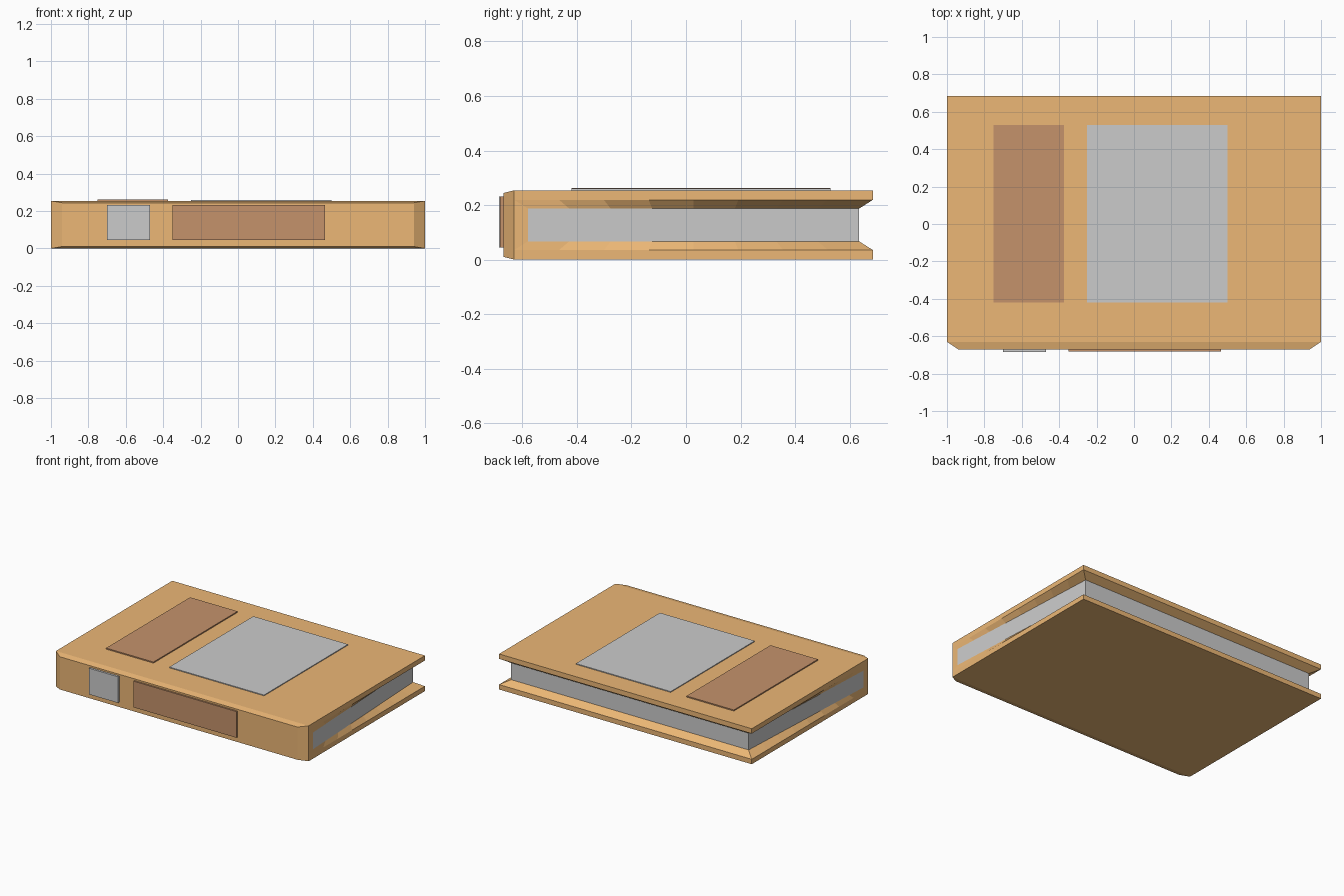
import bpy, bmesh

if "Cube" in bpy.data.objects:
    bpy.data.objects.remove(bpy.data.objects["Cube"])

H = 0.254                       # cover height
Y0, Y1 = -0.63, 0.685           # cover body, spine side to open side
LOW, PAGE = 0.035, 0.067        # cover edge thickness, page start height
N = 8                           # steps along the twisted inner cover faces


def material(name, rgb):
    m = bpy.data.materials.new(name)
    m.diffuse_color = (*rgb, 1)
    m.use_nodes = True
    m.node_tree.nodes["Principled BSDF"].inputs["Base Color"].default_value = m.diffuse_color
    return m


def mesh_object(name, quads, mat=None):
    """Build a welded mesh from a list of polygons given as points."""
    bm = bmesh.new()
    for q in quads:
        bm.faces.new([bm.verts.new(p) for p in q])
    bmesh.ops.remove_doubles(bm, verts=bm.verts, dist=1e-5)
    bmesh.ops.recalc_face_normals(bm, faces=bm.faces)
    me = bpy.data.meshes.new(name)
    bm.to_mesh(me)
    bm.free()
    ob = bpy.data.objects.new(name, me)
    bpy.context.collection.objects.link(ob)
    if mat:
        me.materials.append(mat)
    return ob


def panel(name, x, y, z, mat=None):
    """Thin box between min/max pairs."""
    c = [[(a, b, h) for b in y for a in x] for h in z]
    lo, hi = [[r[0], r[1], r[3], r[2]] for r in c]
    sides = [[lo[i], lo[(i + 1) % 4], hi[(i + 1) % 4], hi[i]] for i in range(4)]
    return mesh_object(name, [lo, hi] + sides, mat)


def outer(s, t, z):
    return (s, Y0 + (Y1 - Y0) * t, z)


def inner(s, t, z):             # pages are flush at the spine, inset at the back
    return (s * (1 - 0.06 * t), -0.58 + 1.215 * t, z)


tan = material("cover_tan", (0.84, 0.475, 0.18))
brown = material("label_brown", (0.56, 0.29, 0.148))

cover, pages = [], []
steps = [i / N for i in range(N + 1)]

# Upper and lower boards (mirrored in height)
for up in (False, True):
    def f(z):
        return H - z if up else z
    left = [outer(-1, t, f(0)) for t in steps]
    right = [outer(1, t, f(0)) for t in reversed(steps)]
    cover.append(left + right)
    cover.append([(-1, Y0, f(0)), (1, Y0, f(0)), (0.94, -0.67, f(0.01)), (-0.94, -0.67, f(0.01))])
    for s in (-1, 1):
        for a, b in zip(steps, steps[1:]):
            cover.append([outer(s, a, f(0)), outer(s, b, f(0)), outer(s, b, f(LOW)), outer(s, a, f(LOW))])
            cover.append([outer(s, a, f(LOW)), outer(s, b, f(LOW)), inner(s, b, f(PAGE)), inner(s, a, f(PAGE))])
    cover.append([outer(-1, 1, f(0)), outer(1, 1, f(0)), outer(1, 1, f(LOW)), outer(-1, 1, f(LOW))])
    cover.append([outer(-1, 1, f(LOW)), outer(1, 1, f(LOW)), inner(1, 1, f(PAGE)), inner(-1, 1, f(PAGE))])

# Spine face, chamfered ends and page edges on both sides
cover.append([(-0.94, -0.67, 0.01), (0.94, -0.67, 0.01), (0.94, -0.67, H - 0.01), (-0.94, -0.67, H - 0.01)])
for s in (-1, 1):
    cover.append([(s * 0.94, -0.67, 0.01), (s, Y0, 0), (s, Y0, LOW),
                  (s, Y0, H - LOW), (s, Y0, H), (s * 0.94, -0.67, H - 0.01)])
    cover.append([outer(s, 0, LOW), inner(s, 0, PAGE), inner(s, 0, H - PAGE), outer(s, 0, H - LOW)])
    for a, b in zip(steps, steps[1:]):
        pages.append([inner(s, a, PAGE), inner(s, b, PAGE), inner(s, b, H - PAGE), inner(s, a, H - PAGE)])
pages.append([inner(-1, 1, PAGE), inner(1, 1, PAGE), inner(1, 1, H - PAGE), inner(-1, 1, H - PAGE)])

# Open strip: fix page normals from the direction they face
cov = mesh_object("book_cover", cover, tan)
pg = mesh_object("page_edges", pages)
for p in pg.data.polygons:
    if p.normal.dot(p.center - cov.location) < 0:
        p.flip()
for p in cov.data.polygons:     # outward check on the largest flat faces
    if len(p.vertices) > 10 and p.normal.z * (p.center.z - H / 2) < 0:
        cov.data.flip_normals()
        break

# Raised labels on the front board and spine
panel("board_label_narrow", (-0.75, -0.375), (-0.42, 0.53), (H - 0.002, 0.262), brown)
panel("board_label_wide", (-0.25, 0.5), (-0.42, 0.53), (H - 0.002, 0.26))
panel("spine_label_small", (-0.7, -0.47), (-0.685, -0.668), (0.045, 0.232))
panel("spine_label_wide", (-0.35, 0.465), (-0.682, -0.668), (0.045, 0.232), brown)
